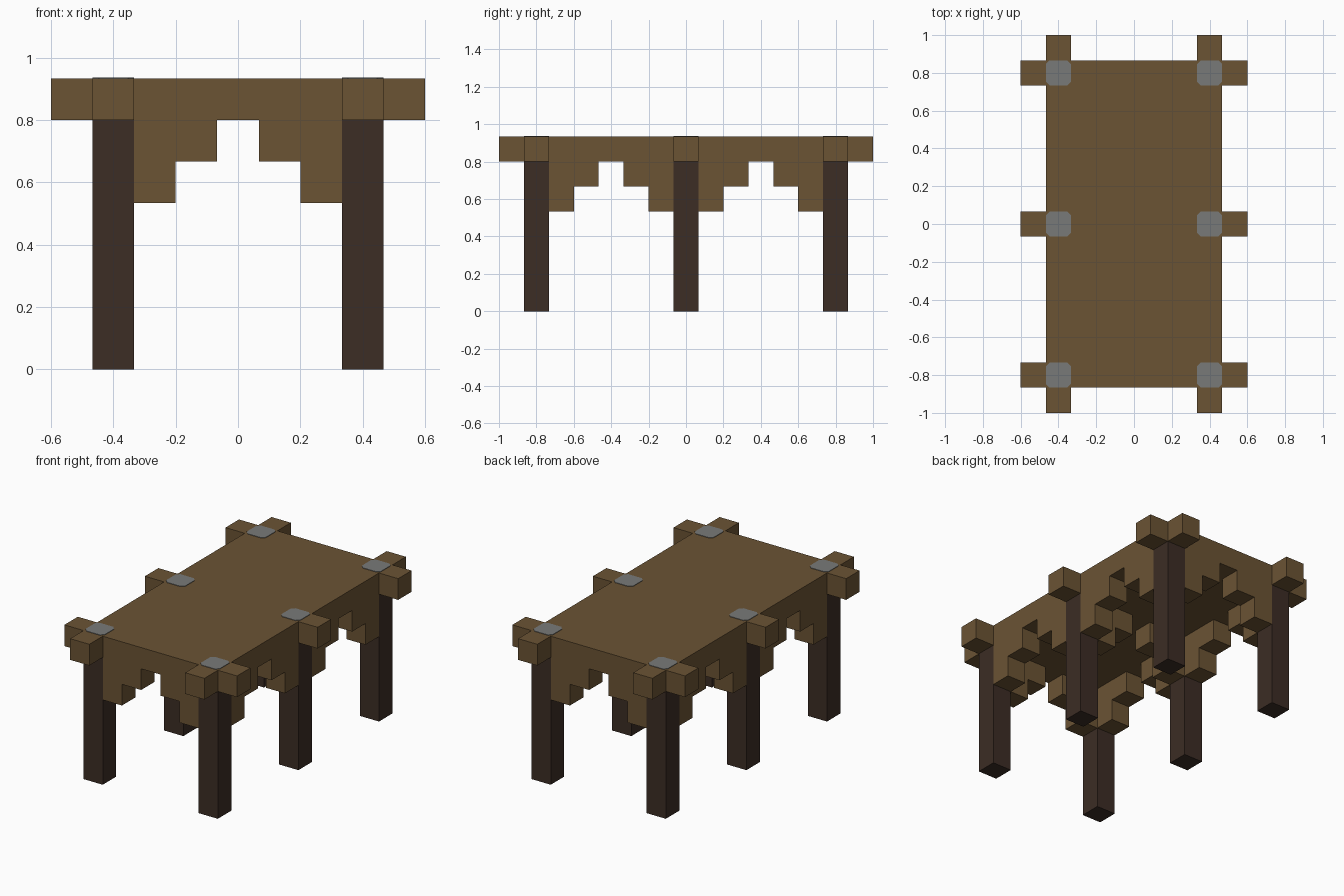
import bpy
import bmesh
from math import atan2
from mathutils import Matrix, Vector

cube = bpy.data.objects.get("Cube")
if cube:
    bpy.data.objects.remove(cube, do_unlink=True)

W = 2 / 15            # width of every timber
LEG_H = 6 * W
TOP_H = 7 * W
LEG_X = 3 * W
LEG_Y = 6 * W


def material(name, color):
    mat = bpy.data.materials.new(name)
    mat.use_nodes = True
    mat.diffuse_color = (*color, 1)
    mat.node_tree.nodes["Principled BSDF"].inputs["Base Color"].default_value = (*color, 1)
    return mat


brown = material("brown wood", (0.147, 0.087, 0.034))
dark = material("dark wood", (0.045, 0.026, 0.018))
gray = material("gray metal", (0.19, 0.195, 0.19))


def finish(bm, name, mat):
    bmesh.ops.recalc_face_normals(bm, faces=bm.faces)
    mesh = bpy.data.meshes.new(name)
    bm.to_mesh(mesh)
    bm.free()
    mesh.materials.append(mat)
    obj = bpy.data.objects.new(name, mesh)
    bpy.context.collection.objects.link(obj)
    return obj


def box(name, center, size, mat):
    bm = bmesh.new()
    bmesh.ops.create_cube(bm, size=1)
    bmesh.ops.scale(bm, vec=size, verts=bm.verts)
    bmesh.ops.translate(bm, vec=center, verts=bm.verts)
    return finish(bm, name, mat)


def prism(name, points, depth, matrix, mat):
    """Extrude a flat outline along depth, then place it."""
    bm = bmesh.new()
    face = bm.faces.new([bm.verts.new(p) for p in points])
    moved = bmesh.ops.extrude_face_region(bm, geom=[face])["geom"]
    bmesh.ops.translate(bm, vec=depth,
                        verts=[v for v in moved if isinstance(v, bmesh.types.BMVert)])
    bmesh.ops.transform(bm, matrix=matrix, verts=bm.verts)
    return finish(bm, name, mat)


def bracket(x, y, dx, dy):
    """Stepped brace under the top, running from a leg towards (dx, dy)."""
    steps = [(0, 0), (2, 0), (2, -1), (1, -1), (1, -2), (0, -2)]
    outline = [(W / 2 + a * W, -W / 2, LEG_H + b * W) for a, b in steps]
    place = Matrix.Translation((x, y, 0)) @ Matrix.Rotation(atan2(dy, dx), 4, 'Z')
    prism("stepped_bracket", outline, Vector((0, W, 0)), place, brown)


def cap(x, y):
    """Thin plate with clipped corners over a leg."""
    h, c = W / 2, W / 2 - 0.02
    corners = [(h, c), (c, h), (-c, h), (-h, c), (-h, -c), (-c, -h), (c, -h), (h, -c)]
    prism("metal_cap", [(a, b, 0) for a, b in corners], Vector((0, 0, 0.003)),
          Matrix.Translation((x, y, TOP_H)), gray)


# Table top
mid_z = (LEG_H + TOP_H) / 2
box("table_top", (0, 0, mid_z), (2 * LEG_X + W, 2 * LEG_Y + W, W), brown)

# Legs with caps, protruding beam ends and braces
for side in (-1, 1):
    for row in (-1, 0, 1):
        x, y = side * LEG_X, row * LEG_Y
        box("leg", (x, y, LEG_H / 2), (W, W, LEG_H), dark)
        cap(x, y)
        box("cross_beam_end", (x + side * W, y, mid_z), (W, W, W), brown)
        bracket(x, y, -side, 0)
        if row:
            box("long_beam_end", (x, y + row * W, mid_z), (W, W, W), brown)
            bracket(x, y, 0, -row)
        else:
            bracket(x, y, 0, 1)
            bracket(x, y, 0, -1)
